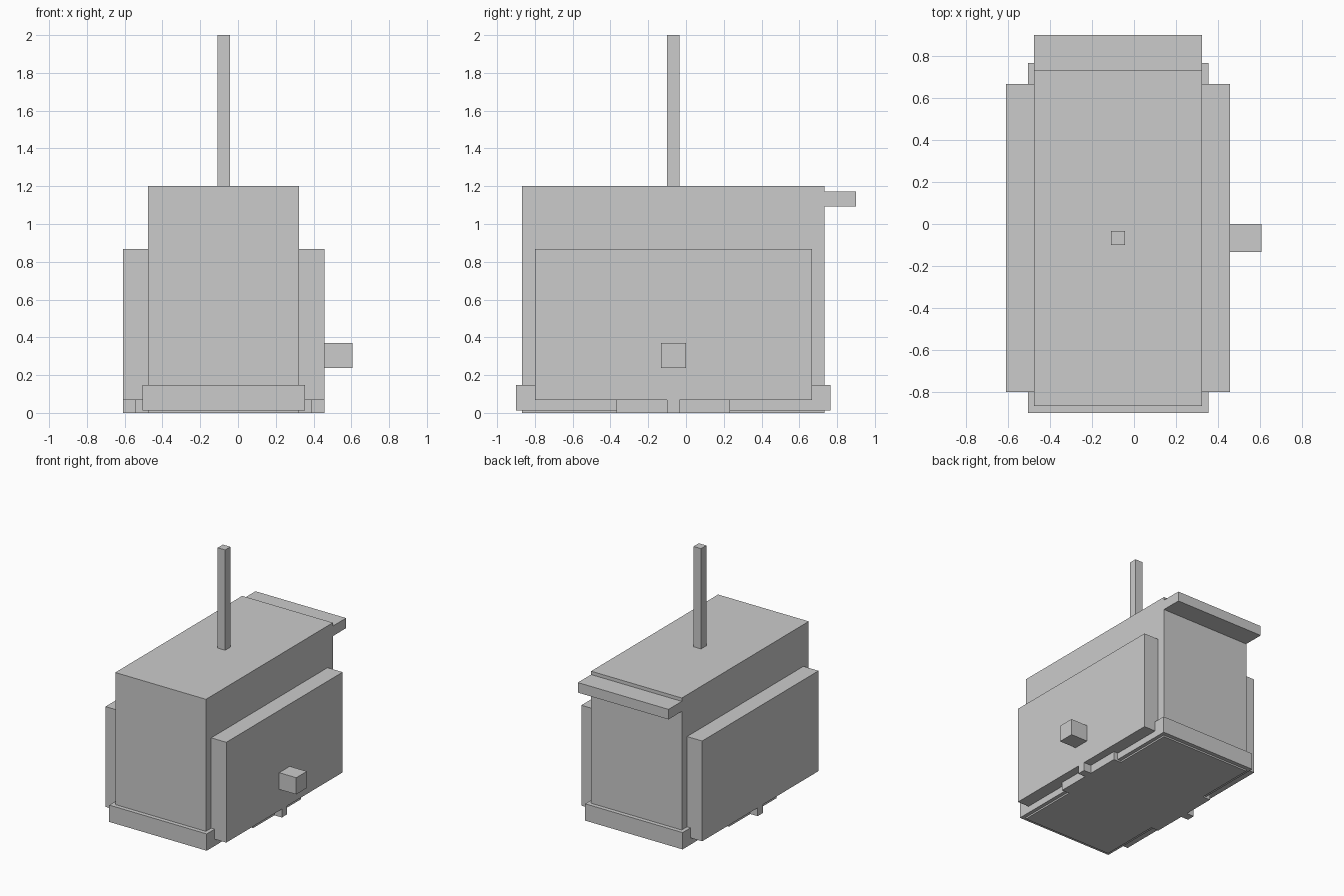
import bpy
from mathutils import Vector

if "Cube" in bpy.data.objects:
    bpy.data.objects.remove(bpy.data.objects["Cube"])

CX, CY = -0.076, -0.067  # centre line of the main body


def box(name, lo, hi):
    """Axis-aligned box between two corners."""
    lo, hi = Vector(lo), Vector(hi)
    bpy.ops.mesh.primitive_cube_add(size=1, location=(lo + hi) / 2)
    ob = bpy.context.object
    ob.name = ob.data.name = name
    ob.scale = hi - lo
    bpy.ops.object.transform_apply(location=False, rotation=False, scale=True)
    return ob


def centred_box(name, half_x, half_y, z0, z1):
    """Box centred on the body axis."""
    return box(name, (CX - half_x, CY - half_y, z0), (CX + half_x, CY + half_y, z1))


# Main body with the skirt around its foot
centred_box("body", 0.4, 0.8, 0, 1.2)
centred_box("base_skirt", 0.43, 0.833, 0.013, 0.147)

# Foot plate and narrow cross bar under the side panels
centred_box("foot_plate", 0.467, 0.3, 0, 0.067)
centred_box("foot_bar", 0.533, 0.033, 0, 0.067)

# Thin mast on the roof
centred_box("mast", 0.033, 0.033, 1.2, 2.0)

# Matching side panels
for side, name in ((-1, "left_panel"), (1, "right_panel")):
    xs = sorted((CX + side * 0.4, CX + side * 0.533))
    box(name, (xs[0], CY - 0.733, 0.067), (xs[1], CY + 0.733, 0.867))

# Knob on the right panel
box("side_knob", (CX + 0.533, -0.133, 0.237), (0.607, 0, 0.37))

# Ledge at the top of the back
box("back_ledge", (CX - 0.4, CY + 0.8, 1.093), (CX + 0.4, 0.9, 1.173))
